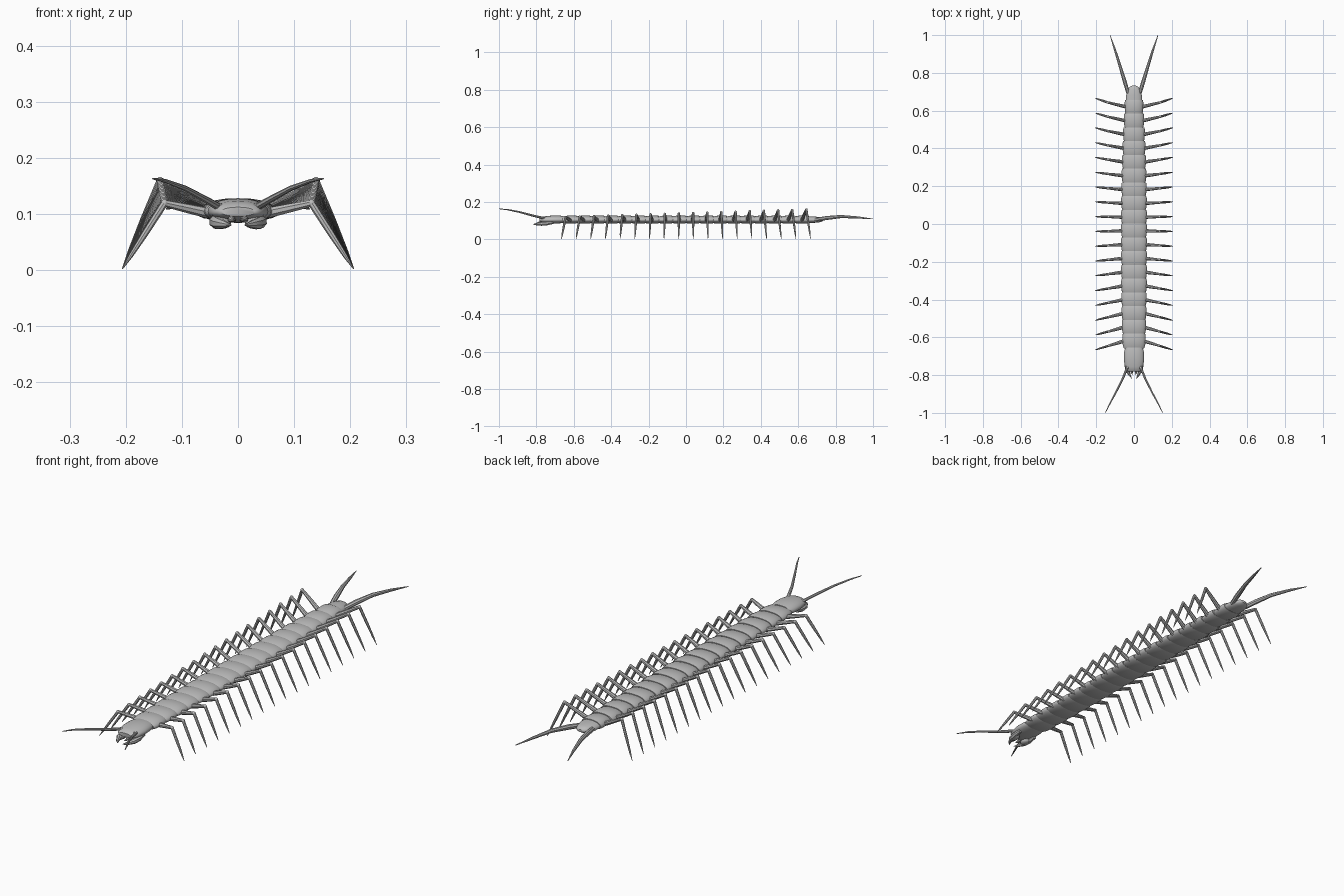
import bpy, bmesh, math
from mathutils import Vector

if "Cube" in bpy.data.objects:
    bpy.data.objects.remove(bpy.data.objects["Cube"])

grey = bpy.data.materials.new("shell grey")
grey.diffuse_color = (0.5, 0.5, 0.5, 1)
grey.use_nodes = True
grey.node_tree.nodes["Principled BSDF"].inputs["Base Color"].default_value = grey.diffuse_color


def finish(bm, name, angle=40):
    bmesh.ops.recalc_face_normals(bm, faces=bm.faces)
    mesh = bpy.data.meshes.new(name)
    bm.to_mesh(mesh)
    bm.free()
    mesh.materials.append(grey)
    obj = bpy.data.objects.new(name, mesh)
    bpy.context.collection.objects.link(obj)
    bpy.context.view_layer.objects.active = obj
    obj.select_set(True)
    bpy.ops.object.shade_smooth_by_angle(angle=math.radians(angle))
    obj.select_set(False)
    return obj


def skin(bm, rings):
    """Join rings of points with quads and cap both ends."""
    rows = [[bm.verts.new(p) for p in ring] for ring in rings]
    n = len(rows[0])
    for a, b in zip(rows, rows[1:]):
        for i in range(n):
            bm.faces.new((a[i], a[(i + 1) % n], b[(i + 1) % n], b[i]))
    bm.faces.new(rows[0])
    bm.faces.new(rows[-1][::-1])


def plate(name, sections, n=24):
    """Flattened shell along y; sections are (y, half width, bottom z, top z)."""
    rings = []
    for y, w, z0, z1 in sections:
        mid = z0 + (z1 - z0) * 0.45
        ring = []
        for i in range(n):
            a = 2 * math.pi * i / n
            c, s = math.cos(a), math.sin(a)
            x = w * math.copysign(abs(c) ** 0.85, c)
            ring.append((x, y, mid + s * ((z1 - mid) if s > 0 else (mid - z0))))
        rings.append(ring)
    bm = bmesh.new()
    skin(bm, rings)
    return finish(bm, name)


def limb(bm, points, radii, n=8):
    """Tapered tube through the points."""
    pts = [Vector(p) for p in points]
    rings = []
    for i, (p, r) in enumerate(zip(pts, radii)):
        d = (pts[min(i + 1, len(pts) - 1)] - pts[max(i - 1, 0)]).normalized()
        u = d.cross(Vector((0.31, 0.2, 0.93))).normalized()
        v = d.cross(u)
        rings.append([p + r * (math.cos(2 * math.pi * k / n) * u +
                               math.sin(2 * math.pi * k / n) * v) for k in range(n)])
    skin(bm, rings)


def ball(bm, centre, size):
    made = bmesh.ops.create_uvsphere(bm, u_segments=12, v_segments=8, radius=1)
    for v in made["verts"]:
        v.co = Vector([c + s * k for c, s, k in zip(centre, size, v.co)])


def half_width(y):
    return 0.069 - 0.02 * abs((y + 0.12) / 0.74) ** 2.6


# Body segments, each flaring back over the next
COUNT, STEP = 18, 0.0728
centres = [STEP * (i - (COUNT - 1) / 2) for i in range(COUNT)]
for i, y in enumerate(centres):
    w = half_width(y)
    f, b = y - STEP / 2, y + STEP / 2
    plate(f"body_segment_{i + 1}", [
        (f - 0.004, w * 0.86, 0.088, 0.120), (f + 0.010, w * 0.95, 0.085, 0.125),
        (y, w, 0.084, 0.128), (b - 0.010, w, 0.084, 0.128),
        (b + 0.002, w * 0.95, 0.087, 0.125)])

# Head and tail
plate("head", [(-0.782, 0.030, 0.096, 0.112), (-0.775, 0.040, 0.091, 0.118),
               (-0.755, 0.048, 0.087, 0.123), (-0.72, 0.054, 0.085, 0.127),
               (-0.68, 0.053, 0.085, 0.128), (-0.655, 0.047, 0.088, 0.124)])
plate("tail", [(0.65, 0.044, 0.088, 0.122), (0.68, 0.042, 0.088, 0.122),
               (0.71, 0.034, 0.090, 0.120), (0.725, 0.024, 0.094, 0.116),
               (0.733, 0.010, 0.100, 0.110)])

for side, s in (("right", 1), ("left", -1)):
    # Walking legs: knees rise toward the rear
    for i, y in enumerate(centres):
        t = i / (COUNT - 1)
        hip = Vector((s * (half_width(y) - 0.012), y, 0.101))
        knee = Vector((s * (0.131 + 0.008 * t), y * 1.04, 0.119 + 0.040 * t))
        foot = Vector((s * 0.206, y * 1.077, 0.002))
        bm = bmesh.new()
        limb(bm, [hip, hip.lerp(knee, 0.5), knee], [0.010, 0.0085, 0.0065])
        limb(bm, [knee, knee.lerp(foot, 0.45), knee.lerp(foot, 0.8), foot],
             [0.0065, 0.006, 0.004, 0.001])
        ball(bm, knee, (0.0068,) * 3)
        finish(bm, f"{side}_leg_{i + 1}")

    # Antenna
    bm = bmesh.new()
    limb(bm, [(s * 0.034, -0.755, 0.112), (s * 0.060, -0.82, 0.127),
              (s * 0.095, -0.89, 0.146), (s * 0.130, -0.955, 0.159),
              (s * 0.152, -1.0, 0.163)], [0.007, 0.006, 0.0048, 0.0035, 0.0015])
    ball(bm, (s * 0.034, -0.76, 0.112), (0.009, 0.009, 0.008))
    finish(bm, f"{side}_antenna")

    # Trailing rear leg
    bm = bmesh.new()
    limb(bm, [(s * 0.030, 0.69, 0.104), (s * 0.048, 0.75, 0.114),
              (s * 0.072, 0.83, 0.122), (s * 0.100, 0.92, 0.117),
              (s * 0.127, 1.0, 0.109)], [0.010, 0.011, 0.0085, 0.006, 0.0015])
    finish(bm, f"{side}_rear_leg")

    # Venom claw under the head, curving in to a point
    bm = bmesh.new()
    limb(bm, [(s * 0.040, -0.71, 0.090), (s * 0.040, -0.745, 0.086),
              (s * 0.035, -0.775, 0.083), (s * 0.024, -0.798, 0.081),
              (s * 0.012, -0.818, 0.080)], [0.008, 0.012, 0.011, 0.007, 0.001])
    ball(bm, (s * 0.030, -0.760, 0.084), (0.018, 0.026, 0.011))
    finish(bm, f"{side}_claw")

    # Small mouth feeler
    bm = bmesh.new()
    limb(bm, [(s * 0.010, -0.765, 0.092), (s * 0.012, -0.785, 0.090),
              (s * 0.008, -0.800, 0.088)], [0.007, 0.006, 0.001])
    finish(bm, f"{side}_feeler")
